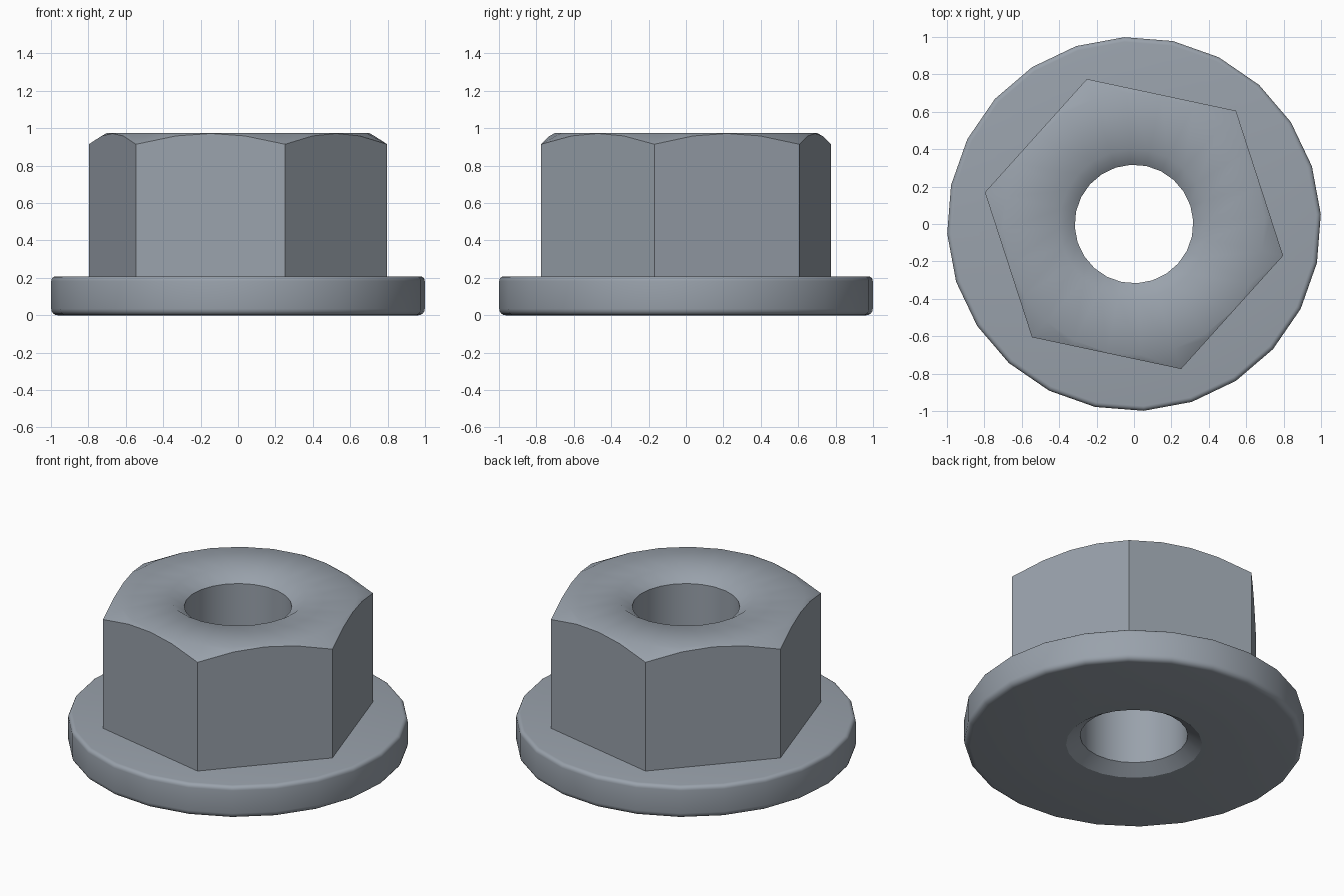
import bpy, bmesh
from math import sin, cos, pi, radians
from mathutils import Vector, Matrix

if "Cube" in bpy.data.objects:
    bpy.data.objects.remove(bpy.data.objects["Cube"], do_unlink=True)

SIDES = 24
START = radians(3)         # turn of the round parts
HEX_CORNER = radians(48)   # direction of one hexagon corner
HEX_RADIUS = 0.815
HOLE = 0.317
SINK = 0.4
SEAM = 0.208               # top of the flange
TOP = 0.975

steel = bpy.data.materials.new("steel grey")
steel.use_nodes = True
colour = (0.32, 0.36, 0.41, 1)
steel.diffuse_color = colour
steel.node_tree.nodes["Principled BSDF"].inputs["Base Color"].default_value = colour


def lathe(profile, closed):
    """Turn a list of (radius, height) points around the z axis."""
    bm = bmesh.new()
    verts = [bm.verts.new((r, 0, z)) for r, z in profile]
    pairs = list(zip(verts, verts[1:]))
    if closed:
        pairs.append((verts[-1], verts[0]))
    edges = [bm.edges.new(p) for p in pairs]
    bmesh.ops.spin(bm, geom=verts + edges, axis=(0, 0, 1), cent=(0, 0, 0),
                   angle=2 * pi, steps=SIDES)
    bmesh.ops.remove_doubles(bm, verts=bm.verts, dist=1e-5)
    bmesh.ops.rotate(bm, verts=bm.verts, cent=(0, 0, 0),
                     matrix=Matrix.Rotation(START, 3, 'Z'))
    return bm


def fillet(r, z, size, first):
    """Quarter round about a centre, starting at the given angle in degrees."""
    return [(r + size * cos(radians(first + a)), z + size * sin(radians(first + a)))
            for a in (0, 22.5, 45, 67.5, 90)]


def finish(bm, name, angle):
    bmesh.ops.recalc_face_normals(bm, faces=bm.faces)
    mesh = bpy.data.meshes.new(name)
    bm.to_mesh(mesh)
    bm.free()
    mesh.materials.append(steel)
    obj = bpy.data.objects.new(name, mesh)
    bpy.context.collection.objects.link(obj)
    bpy.ops.object.select_all(action='DESELECT')
    obj.select_set(True)
    bpy.context.view_layer.objects.active = obj
    bpy.ops.object.shade_smooth_by_angle(angle=radians(angle))


# Round flange with rounded rim and countersunk underside
rim = fillet(0.965, 0.035, 0.035, -90) + fillet(0.975, SEAM - 0.025, 0.025, 0)
flange = lathe([(HOLE, SEAM), (HOLE, 0.055), (SINK, 0)] + rim, True)
finish(flange, "flange", 30)

# Hexagonal body: countersunk, chamfered crown trimmed to six sides
body = lathe([(HOLE, SEAM), (HOLE, TOP - 0.06), (SINK, TOP),
              (0.7, TOP), (0.95, TOP - 0.132)], False)
apothem = HEX_RADIUS * cos(pi / 6)
for i in range(6):
    a = HEX_CORNER + pi / 6 + i * pi / 3
    out = Vector((cos(a), sin(a), 0))
    bmesh.ops.bisect_plane(body, geom=body.verts[:] + body.edges[:] + body.faces[:],
                           dist=1e-5, plane_co=out * apothem, plane_no=out,
                           clear_outer=True)

# Side walls dropped from the crown into the flange
outline = [e for e in body.edges if e.is_boundary
           and all(v.co.xy.length > 0.6 for v in e.verts)]
walls = bmesh.ops.extrude_edge_only(body, edges=outline)
for item in walls["geom"]:
    if isinstance(item, bmesh.types.BMVert):
        item.co.z = SEAM - 0.01
finish(body, "hex_body", 40)
